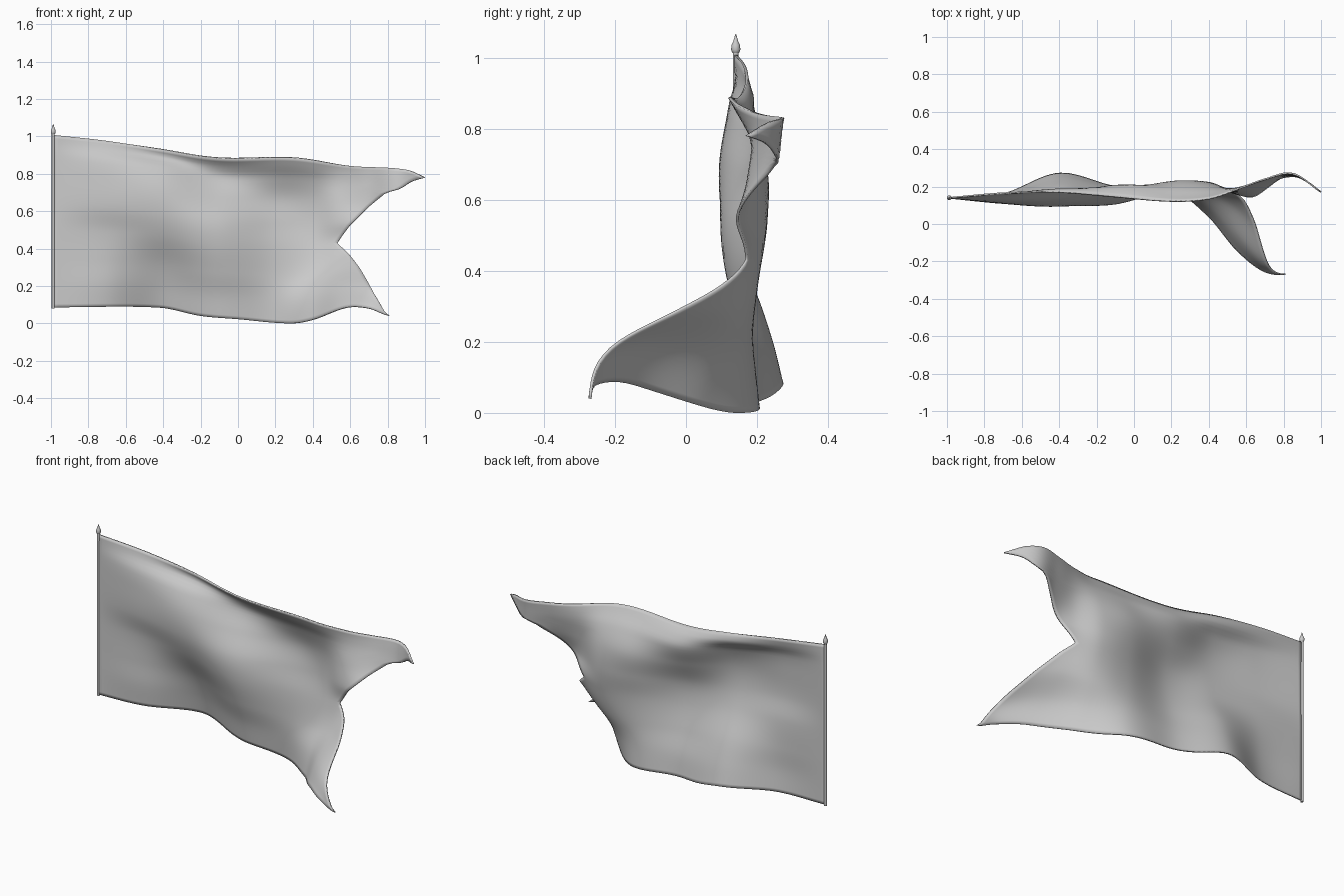
import bpy, bmesh, math

if "Cube" in bpy.data.objects:
    bpy.data.objects.remove(bpy.data.objects["Cube"])

POLE_X, POLE_Y = -0.988, 0.14


def spline(xs, ys, x):
    """Smooth curve through points with uneven spacing."""
    n = len(xs)
    x = min(max(x, xs[0]), xs[-1])
    i = max(k for k in range(n - 1) if xs[k] <= x)

    def slope(k):
        a, b = max(k - 1, 0), min(k + 1, n - 1)
        return (ys[b] - ys[a]) / (xs[b] - xs[a])
    h = xs[i + 1] - xs[i]
    t = (x - xs[i]) / h
    return ((2*t**3 - 3*t*t + 1) * ys[i] + (t**3 - 2*t*t + t) * h * slope(i)
            + (3*t*t - 2*t**3) * ys[i + 1] + (t**3 - t*t) * h * slope(i + 1))


def linear(points, t):
    for (a, p), (b, q) in zip(points, points[1:]):
        if t <= b:
            return p + (q - p) * (t - a) / (b - a)
    return points[-1][1]


def make_object(name, bm):
    bmesh.ops.recalc_face_normals(bm, faces=bm.faces)
    mesh = bpy.data.meshes.new(name)
    bm.to_mesh(mesh)
    bm.free()
    ob = bpy.data.objects.new(name, mesh)
    bpy.context.collection.objects.link(ob)
    bpy.ops.object.select_all(action='DESELECT')
    ob.select_set(True)
    bpy.context.view_layer.objects.active = ob
    bpy.ops.object.shade_smooth_by_angle(angle=math.radians(40))
    return ob


def lathe(name, profile, sides=16):
    bm = bmesh.new()
    rings = [[bm.verts.new((POLE_X + r * math.cos(2*math.pi*k/sides),
                            POLE_Y + r * math.sin(2*math.pi*k/sides), z))
              for k in range(sides)] for r, z in profile]
    for a, b in zip(rings, rings[1:]):
        for k in range(sides):
            j = (k + 1) % sides
            bm.faces.new((a[k], a[j], b[j], b[k]))
    bm.faces.new(rings[0][::-1])
    bm.faces.new(rings[-1])
    return make_object(name, bm)


# Outline of the cloth: top and bottom edge heights, and the swallowtail end
TOP_X = [-0.99, -0.7, -0.4, -0.2, -0.05, 0.3, 0.6, 0.9, 1.0]
TOP_Z = [1.008, 0.975, 0.93, 0.895, 0.883, 0.886, 0.842, 0.822, 0.78]
BOT_X = [-0.99, -0.42, -0.2, 0.0, 0.28, 0.4, 0.58, 0.7, 0.81, 1.0]
BOT_Z = [0.086, 0.085, 0.041, 0.023, 0.0, 0.02, 0.085, 0.08, 0.04, 0.04]
END = [(0, .81), (.02, .785), (.12, .725), (.28, .65), (.38, .59), (.46, .53),
       (.58, .60), (.72, .70), (.83, .79), (.865, .87), (.93, .93), (1, 1.0)]

# Depth of the billows, one row per height fraction
WAVE_X = [-.99, -.7, -.4, -.1, .2, .4, .55, .7, .85, 1.0]
WAVE_V = [0, .14, .28, .46, .6, .75, .88, .95, 1]
WAVE_Y = [
    [.14, .16, .27, .20, .19, .04, -.14, -.255, -.27, -.27],
    [.14, .15, .24, .18, .185, .09, -.06, -.20, -.27, -.27],
    [.14, .15, .20, .145, .185, .165, .09, -.05, -.15, -.15],
    [.14, .14, .13, .112, .19, .205, .165, .13, .13, .13],
    [.14, .115, .10, .115, .21, .22, .16, .14, .20, .20],
    [.14, .113, .103, .165, .225, .215, .175, .195, .25, .20],
    [.14, .125, .14, .205, .19, .185, .19, .225, .26, .18],
    [.14, .155, .185, .185, .15, .155, .19, .235, .265, .175],
    [.14, .165, .17, .145, .122, .135, .185, .24, .27, .17],
]


def cloth_point(u, v):
    x = POLE_X + u * (linear(END, v) - POLE_X)
    low, high = spline(BOT_X, BOT_Z, x), spline(TOP_X, TOP_Z, x)
    y = spline(WAVE_V, [spline(WAVE_X, row, x) for row in WAVE_Y], v)
    return x, y, low + (high - low) * v


# Swallowtail cloth
NU, NV = 70, 50
bm = bmesh.new()
grid = [[bm.verts.new(cloth_point(i / NU, j / NV)) for i in range(NU + 1)]
        for j in range(NV + 1)]
for j in range(NV):
    for i in range(NU):
        bm.faces.new((grid[j][i], grid[j][i+1], grid[j+1][i+1], grid[j+1][i]))
flag = make_object("flag_cloth", bm)
thick = flag.modifiers.new("thickness", 'SOLIDIFY')
thick.thickness = 0.008
thick.offset = 0

# Pole along the hoist edge, with a pointed finial
lathe("pole", [(.008, .08), (.008, 1.02)])
lathe("finial", [(.008, 1.012), (.011, 1.016), (.013, 1.022), (.012, 1.035),
                 (.007, 1.045), (.005, 1.053), (.001, 1.066)])
